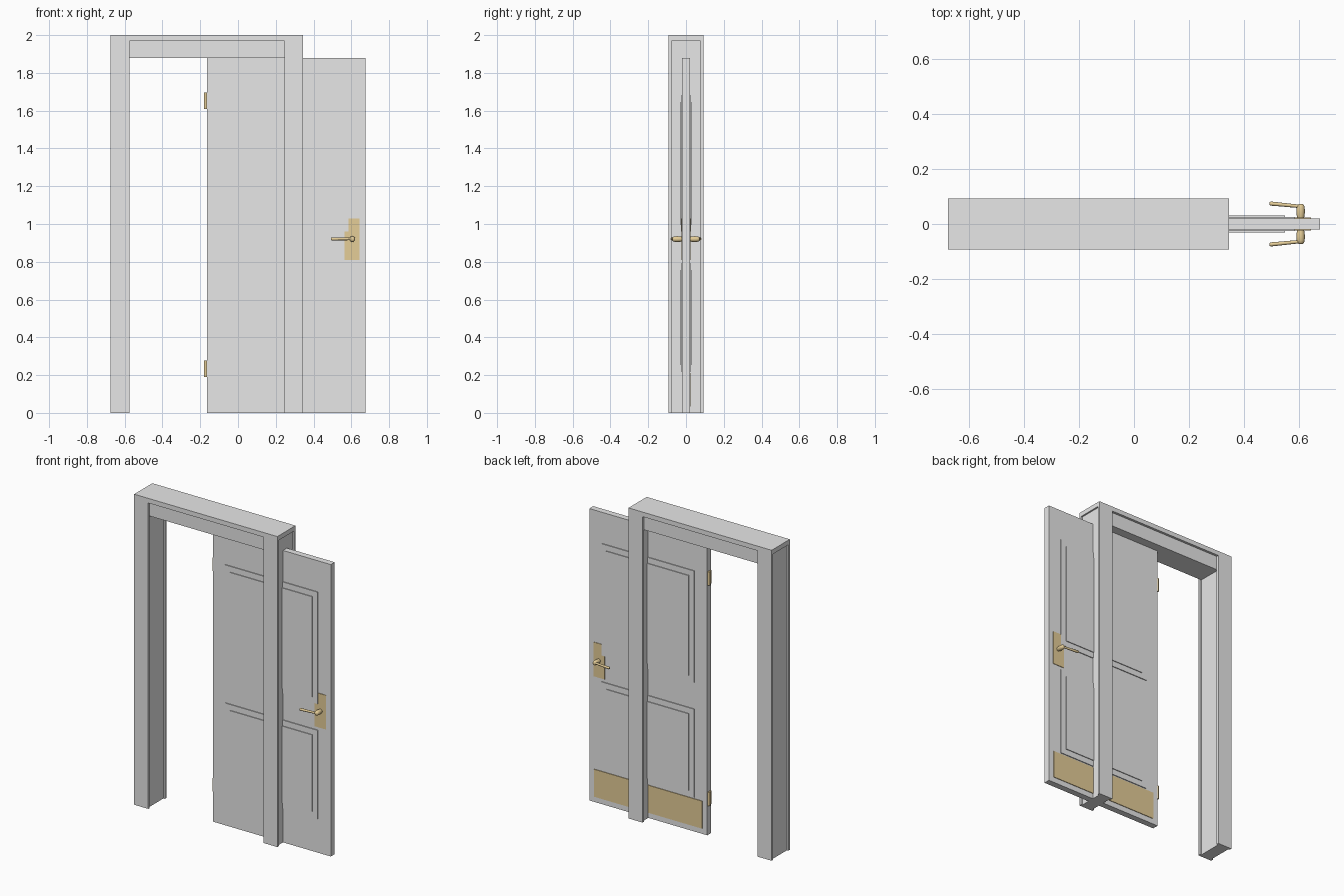
import bpy
import bmesh
from math import cos, pi, sin
from mathutils import Matrix, Vector

cube = bpy.data.objects.get("Cube")
if cube:
    bpy.data.objects.remove(cube, do_unlink=True)


def material(name, rgb):
    mat = bpy.data.materials.new(name)
    mat.use_nodes = True
    mat.diffuse_color = (*rgb, 1)
    mat.node_tree.nodes["Principled BSDF"].inputs["Base Color"].default_value = (*rgb, 1)
    return mat


GREY = material("painted_grey", (0.8, 0.8, 0.8))
BRASS = material("brass", (0.78, 0.61, 0.31))


def finish(name, bm, mat, smooth=False):
    bmesh.ops.recalc_face_normals(bm, faces=bm.faces)
    mesh = bpy.data.meshes.new(name)
    bm.to_mesh(mesh)
    bm.free()
    mesh.materials.append(mat)
    obj = bpy.data.objects.new(name, mesh)
    bpy.context.collection.objects.link(obj)
    if smooth:
        bpy.ops.object.select_all(action="DESELECT")
        obj.select_set(True)
        bpy.context.view_layer.objects.active = obj
        bpy.ops.object.shade_smooth_by_angle(angle=0.7)


def box(name, x, y, z, mat=GREY):
    """Box given as pairs of limits per axis."""
    bm = bmesh.new()
    spans = (x, y, z)
    size = Matrix.Diagonal([abs(b - a) for a, b in spans] + [1])
    centre = Matrix.Translation([(a + b) / 2 for a, b in spans])
    bmesh.ops.create_cube(bm, size=1, matrix=centre @ size)
    finish(name, bm, mat)


def loft(name, rings, sides=16):
    """Closed brass tube through (centre, u radius vector, v radius vector) rings."""
    bm = bmesh.new()
    angles = [2 * pi * i / sides for i in range(sides)]
    loops = [[bm.verts.new(Vector(c) + Vector(u) * cos(a) + Vector(v) * sin(a))
              for a in angles] for c, u, v in rings]
    for a, b in zip(loops, loops[1:]):
        for i in range(sides):
            j = (i + 1) % sides
            bm.faces.new((a[i], a[j], b[j], b[i]))
    bm.faces.new(loops[0])
    bm.faces.new(loops[-1])
    finish(name, bm, BRASS, smooth=True)


# Door frame: recessed core between front and back casings, under a full-depth lid
X0, X1, DEPTH, CORE = -0.675, 0.345, 0.0925, 0.077
LEG, LID, INSET = 0.1, 1.97, 0.01
box("frame_lid", (X0, X1), (-DEPTH, DEPTH), (LID, 2))
box("frame_head", (X0 + LEG - INSET, X1 - LEG + INSET), (-CORE, CORE), (1.88, LID))
for side, x in (("right", X0), ("left", X1 - LEG)):
    box(side + "_jamb", (x + INSET, x + LEG - INSET), (-CORE, CORE), (0, LID))
    for face, s in (("front", -1), ("back", 1)):
        box(f"{side}_{face}_casing", (x, x + LEG), (s * CORE, s * DEPTH), (0, LID))

# Door leaf, slid aside past the left jamb
D0, D1, HALF = -0.165, 0.675, 0.02
box("door_leaf", (D0, D1), (-HALF, HALF), (0, 1.88))

for face, s in (("front", -1), ("back", 1)):
    # Two-step raised panels
    for level, low, high in (("lower", 0.22, 0.79), ("upper", 0.96, 1.68)):
        for step, inset, y in (("outer", 0, 0.0255), ("inner", 0.037, 0.0305)):
            box(f"{face}_{level}_panel_{step}", (D0 + 0.09 + inset, D1 - 0.09 - inset),
                (s * (HALF - 0.005), s * y), (low + inset, high - inset))
    # Lock plate
    box(face + "_lock_plate", (0.563, 0.642), (s * HALF, s * 0.0235), (0.81, 1.03), BRASS)
    # Handle post, swelling in the middle
    loft(face + "_handle_post",
         [((0.605, s * y, 0.92), (r, 0, 0), (0, 0, r))
          for y, r in ((0.02, 0.012), (0.033, 0.0145), (0.047, 0.0155),
                       (0.06, 0.0145), (0.069, 0.012), (0.072, 0.008))])
    # Lever, drifting away from the door towards its tip
    loft(face + "_handle_lever",
         [((x, s * y, 0.921), (0, r, 0), (0, 0, r * 1.1))
          for x, y, r in ((0.61, 0.063, 0.006), (0.57, 0.067, 0.0065),
                          (0.53, 0.071, 0.007), (0.497, 0.074, 0.0075),
                          (0.492, 0.0745, 0.005))], sides=12)

# Kick plate on the back
box("kick_plate", (D0 + 0.035, D1 - 0.035), (HALF, HALF + 0.004), (0.035, 0.212), BRASS)

# Hinges on the free edge
for level, z in (("lower", 0.19), ("upper", 1.61)):
    box(level + "_hinge_leaf", (D0 - 0.004, D0), (-0.016, 0.018), (z, z + 0.087), BRASS)
    loft(level + "_hinge_barrel",
         [((D0 - 0.0075, 0.012, h), (0.0075, 0, 0), (0, 0.0075, 0))
          for h in (z, z + 0.087)])
